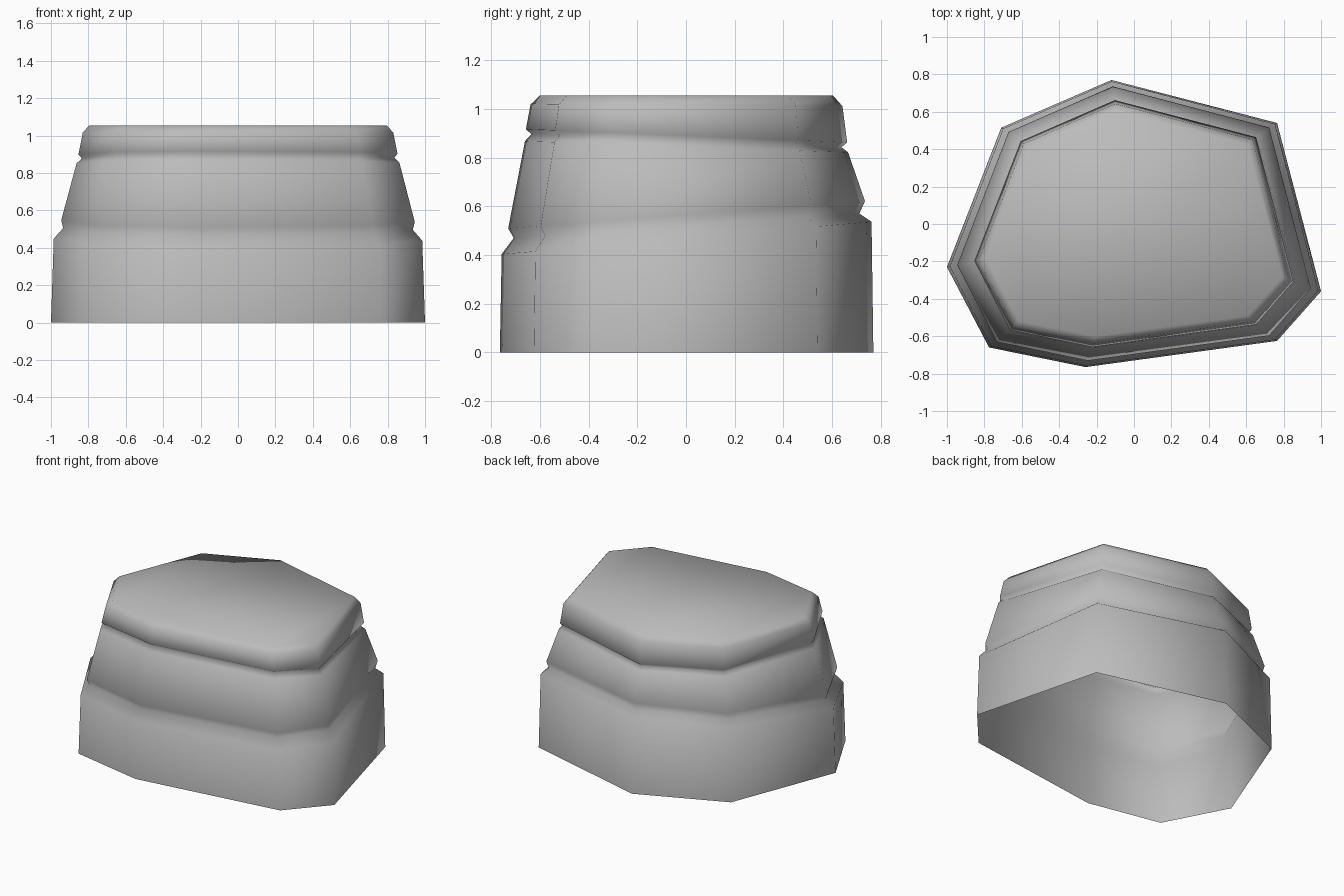
import bpy
import bmesh

cube = bpy.data.objects.get("Cube")
if cube:
    bpy.data.objects.remove(cube, do_unlink=True)

# Plain grey stone
stone = bpy.data.materials.new("stone_grey")
stone.use_nodes = True
colour = (0.5, 0.5, 0.5, 1)
stone.diffuse_color = colour
stone.node_tree.nodes["Principled BSDF"].inputs["Base Color"].default_value = colour

# Irregular eight-sided footprint
outline = [(-0.12, 0.77), (-0.71, 0.515), (-1.0, -0.23), (-0.775, -0.66),
           (-0.26, -0.765), (0.765, -0.625), (1.0, -0.36), (0.765, 0.54)]

# Layers from base to top: x scale, y scale, height, tilt along y
layers = [
    (1.0, 1.0, 0.0, 0.0),          # open base
    (0.985, 0.99, 0.47, 0.087),    # lower block shoulder
    (0.935, 0.925, 0.52, 0.065),   # lower groove
    (0.945, 0.955, 0.565, 0.073),  # middle block foot
    (0.863, 0.865, 0.845, -0.03),  # middle block shoulder
    (0.835, 0.83, 0.87, -0.035),   # upper groove
    (0.853, 0.86, 0.89, -0.035),   # top block foot
    (0.83, 0.835, 1.015, -0.005),  # top block shoulder
    (0.795, 0.785, 1.055, 0.0),    # top rim
]

# Loft the layers into one open-bottomed shell
bm = bmesh.new()
rings = [[bm.verts.new((x * sx, y * sy, z + tilt * y)) for x, y in outline]
         for sx, sy, z, tilt in layers]
count = len(outline)
for low, high in zip(rings, rings[1:]):
    for i in range(count):
        j = (i + 1) % count
        bm.faces.new((low[i], low[j], high[j], high[i]))
bm.faces.new(rings[-1])
bmesh.ops.recalc_face_normals(bm, faces=bm.faces)
if bm.faces[:][-1].normal.z < 0:
    bmesh.ops.reverse_faces(bm, faces=bm.faces)
for face in bm.faces:
    face.smooth = True

mesh = bpy.data.meshes.new("layered_rock")
bm.to_mesh(mesh)
bm.free()
mesh.materials.append(stone)
rock = bpy.data.objects.new("layered_rock", mesh)
bpy.context.collection.objects.link(rock)
